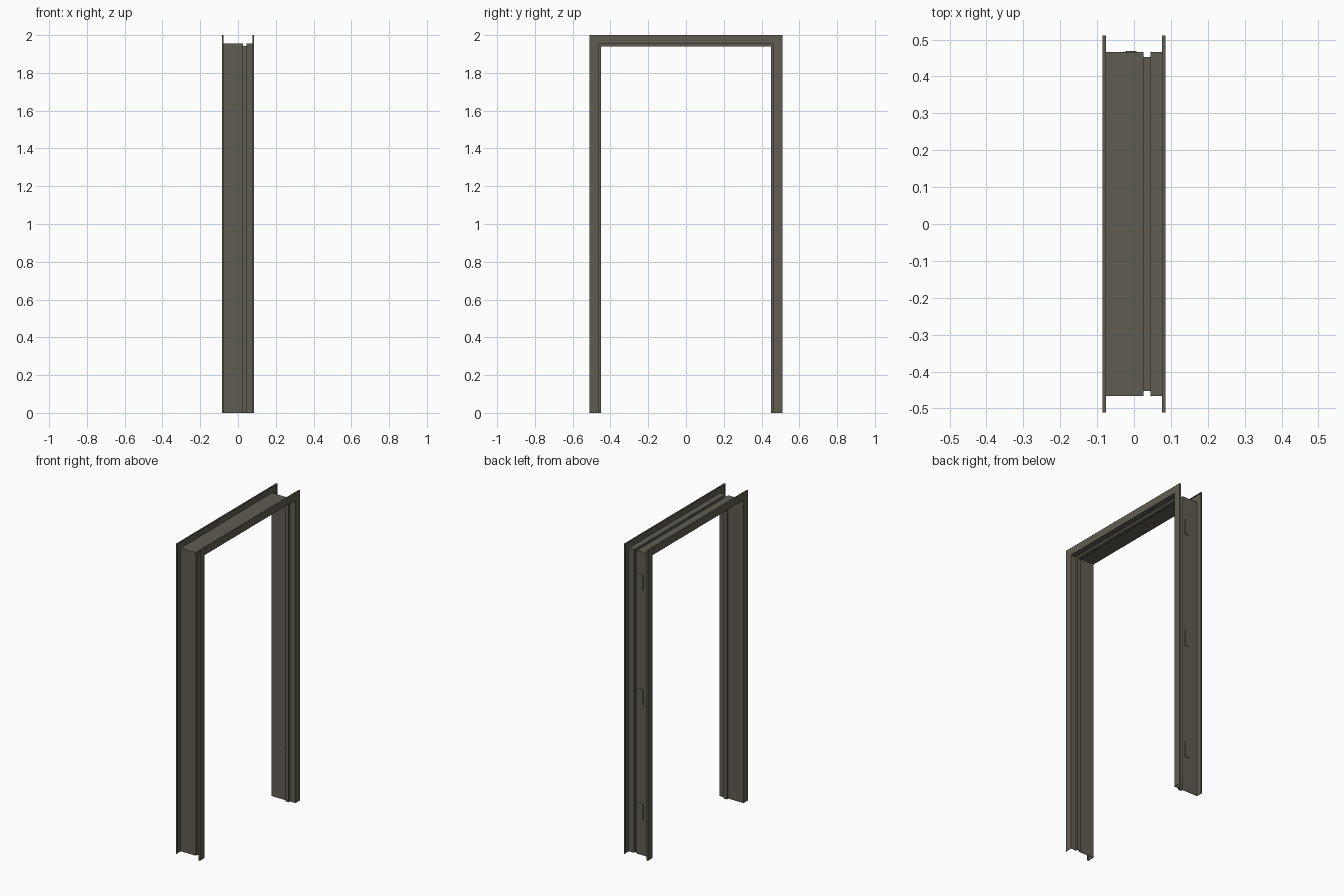
import bpy, bmesh, math
from mathutils import Vector, Matrix

if "Cube" in bpy.data.objects:
    bpy.data.objects.remove(bpy.data.objects["Cube"])

HALF_W, HEIGHT, T = 0.511, 2.0, 0.002   # half width, height, sheet thickness

steel = bpy.data.materials.new("dark olive grey steel")
steel.diffuse_color = (0.115, 0.108, 0.084, 1)
steel.use_nodes = True
steel.node_tree.nodes["Principled BSDF"].inputs["Base Color"].default_value = steel.diffuse_color


def finish(name, bm):
    bmesh.ops.recalc_face_normals(bm, faces=bm.faces)
    mesh = bpy.data.meshes.new(name)
    bm.to_mesh(mesh)
    bm.free()
    mesh.materials.append(steel)
    obj = bpy.data.objects.new(name, mesh)
    bpy.context.collection.objects.link(obj)
    return obj


def offset(points, dist):
    """Shift an open polyline sideways with mitred corners."""
    pts = [Vector(p) for p in points]
    out = []
    for i, p in enumerate(pts):
        dirs = []
        if i > 0:
            dirs.append((p - pts[i - 1]).normalized())
        if i < len(pts) - 1:
            dirs.append((pts[i + 1] - p).normalized())
        normals = [Vector((-d.y, d.x)) for d in dirs]
        n = sum(normals, Vector((0, 0))).normalized()
        out.append(p + n * dist / n.dot(normals[0]))
    return out


# Folded sheet section (x, depth from the outer edge): lips, flanges, web, seal groove
section = [(-0.0755, 0.001), (-0.084, 0.001), (-0.084, 0.046), (0.0245, 0.046),
           (0.0245, 0.0595), (0.0455, 0.0595), (0.0455, 0.046),
           (0.084, 0.046), (0.084, 0.001), (0.0755, 0.001)]
outline = offset(section, T / 2) + offset(section, -T / 2)[::-1]

# Door frame: section swept up one jamb, over the header and down the other
bm = bmesh.new()
rings = []
for side, top in ((-1, False), (-1, True), (1, True), (1, False)):
    rings.append([bm.verts.new((p.x, side * (HALF_W - p.y), HEIGHT - p.y if top else 0))
                  for p in outline])
n = len(outline)
for a, b in zip(rings, rings[1:]):
    for i in range(n):
        j = (i + 1) % n
        bm.faces.new((a[i], a[j], b[j], b[i]))
bm.faces.new(rings[0])
bm.faces.new(rings[-1])
finish("door_frame", bm)

# Hinge backing plates on the wall side, with screw heads on the opening side
web_out, web_in = HALF_W - 0.045, HALF_W - 0.047
for k, z in enumerate((0.28, 1.02, 1.76)):
    bm = bmesh.new()
    bmesh.ops.create_cube(bm, size=1, matrix=Matrix.Translation((-0.008, web_out + 0.001, z))
                          @ Matrix.Diagonal((0.03, 0.004, 0.1, 1)))
    finish(f"hinge_plate_{k + 1}", bm)
    bm = bmesh.new()
    for x, dz in ((-0.024, 0.058), (0.013, 0.058), (-0.009, -0.055), (-0.024, -0.055)):
        bmesh.ops.create_cone(bm, cap_ends=True, segments=12, radius1=0.003, radius2=0.003,
                              depth=0.001, matrix=Matrix.Translation((x, web_in, z + dz))
                              @ Matrix.Rotation(math.pi / 2, 4, 'X'))
    finish(f"hinge_screws_{k + 1}", bm)
